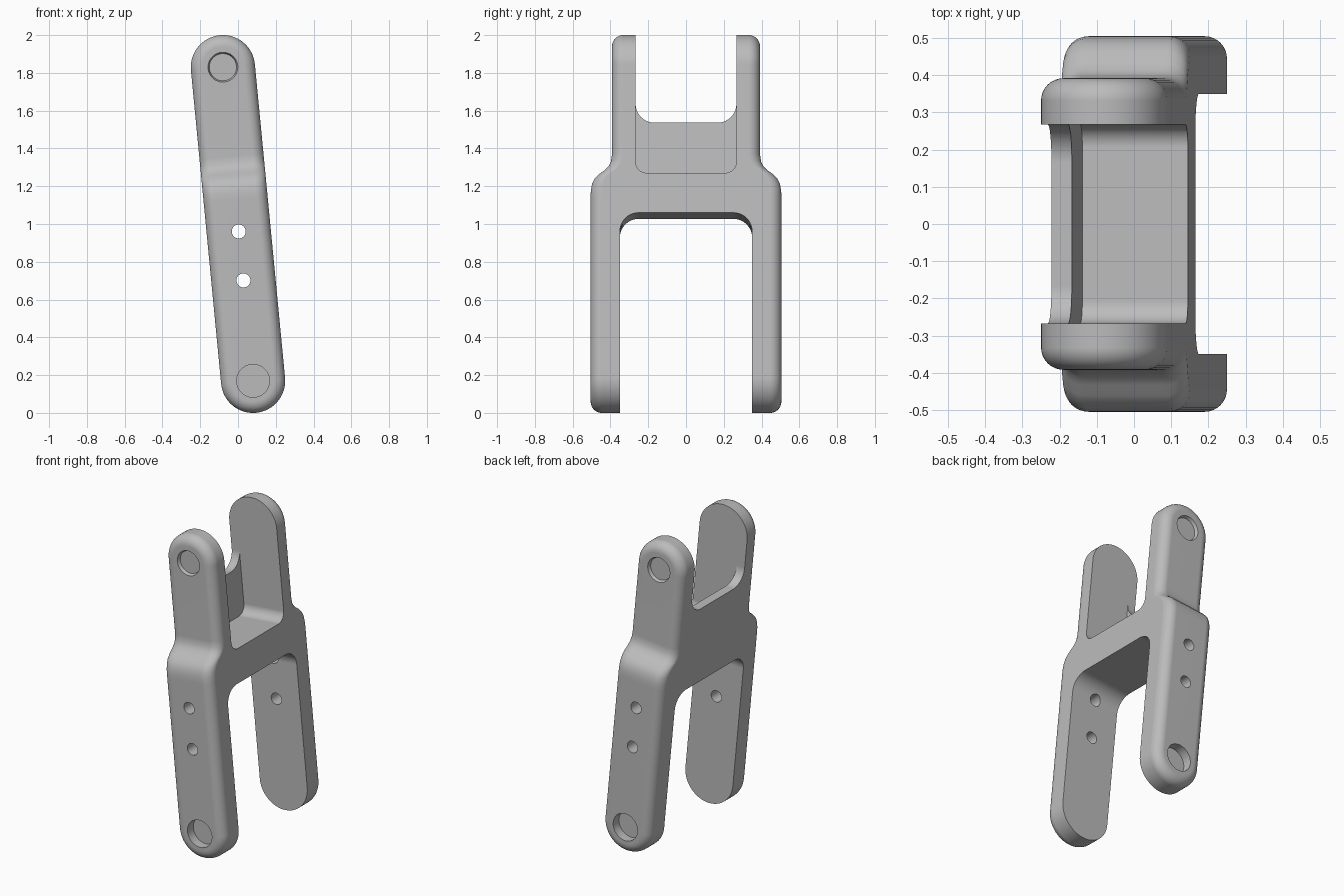
import bpy, bmesh, math
from mathutils import Matrix

cube = bpy.data.objects.get("Cube")
if cube:
    bpy.data.objects.remove(cube, do_unlink=True)

R = 0.17        # end radius of the tilted bar
HALF = 0.834    # centre of each rounded end, along the bar
FILLET = 0.06   # rounding of the outer edges
TILT = math.radians(-5.5)

grey = bpy.data.materials.new("plain grey")
grey.use_nodes = True
colour = (0.5, 0.5, 0.5, 1)
grey.diffuse_color = colour
grey.node_tree.nodes["Principled BSDF"].inputs["Base Color"].default_value = colour


def make_object(name, bm):
    bmesh.ops.recalc_face_normals(bm, faces=bm.faces)
    mesh = bpy.data.meshes.new(name)
    bm.to_mesh(mesh)
    bm.free()
    mesh.materials.append(grey)
    ob = bpy.data.objects.new(name, mesh)
    bpy.context.collection.objects.link(ob)
    return ob


# Outer shell: a rounded bar whose depth steps down at the shoulder
def build_shell():
    shoulder = [(0.13, 0.505), (0.165, 0.504), (0.2, 0.498), (0.23, 0.484),
                (0.254, 0.461), (0.274, 0.433), (0.295, 0.411),
                (0.322, 0.397), (0.36, 0.392)]
    n = 16
    arc = [math.pi / 2 * i / n for i in range(n + 1)]
    side = [(math.sin(a), -math.cos(a), -HALF, 0.505) for a in arc]
    side += [(1, 0, z, y) for z, y in shoulder]
    side += [(math.cos(a), math.sin(a), HALF, 0.392) for a in arc]
    count = len(side)
    outline = side + [(-u, w, z, y) for u, w, z, y in side[-2:0:-1]]

    steps = [math.pi / 2 * k / 8 for k in range(9)]
    layers = [(-1, a) for a in reversed(steps)] + [(1, a) for a in steps]
    bm = bmesh.new()
    rings = []
    for sign, a in layers:
        r = R - FILLET * (1 - math.cos(a))
        drop = FILLET * (1 - math.sin(a))
        rings.append([bm.verts.new((u * r, sign * (y - drop), z + w * r))
                      for u, w, z, y in outline])
    total = len(outline)
    for lower, upper in zip(rings, rings[1:]):
        for i in range(total):
            j = (i + 1) % total
            bm.faces.new((lower[i], lower[j], upper[j], upper[i]))
    # Outer faces as strips joining the two long sides
    for ring in (rings[0], rings[-1]):
        for i in range(count - 1):
            corners = [ring[i], ring[i + 1], ring[-i - 1], ring[-i]]
            bm.faces.new(list(dict.fromkeys(corners)))
    return make_object("fork_bracket", bm)


# Slot cutter: U profile with rounded corners, extruded across the bar
def slot(name, half_width, floor, end, radius, x0, x1):
    way = 1 if end > floor else -1
    arc = [math.pi / 2 * i / 10 for i in range(11)]
    half = [(half_width, end)]
    half += [(half_width - radius * (1 - math.cos(a)),
              floor + way * radius * (1 - math.sin(a))) for a in arc]
    profile = half + [(-y, z) for y, z in reversed(half)]
    bm = bmesh.new()
    face = bm.faces.new([bm.verts.new((x0, y, z)) for y, z in profile])
    made = bmesh.ops.extrude_face_region(bm, geom=[face])["geom"]
    bmesh.ops.translate(bm, vec=(x1 - x0, 0, 0),
                        verts=[v for v in made if isinstance(v, bmesh.types.BMVert)])
    return make_object(name, bm)


# Round cutter along y
def bore(name, z, y0, y1, r0, r1):
    bm = bmesh.new()
    place = Matrix.Translation((0, (y0 + y1) / 2, z)) @ Matrix.Rotation(-math.pi / 2, 4, "X")
    bmesh.ops.create_cone(bm, cap_ends=True, segments=40, radius1=r0, radius2=r1,
                          depth=abs(y1 - y0), matrix=place)
    return make_object(name, bm)


bracket = build_shell()
cutters = [
    slot("lower_slot", 0.35, 0.044, -1.3, 0.1, -0.5, 0.5),
    slot("upper_recess", 0.267, 0.255, 1.3, 0.06, -0.115, 0.5),
    slot("upper_slot", 0.267, 0.55, 1.3, 0.1, -0.5, 0.5),
    bore("pin_hole_upper", -0.04, -0.8, 0.8, 0.037, 0.037),
    bore("pin_hole_lower", -0.3, -0.8, 0.8, 0.037, 0.037),
]
# Blind pockets at the four arm ends
for label, s in (("front", -1), ("back", 1)):
    top = sorted((s * 0.372, s * 0.412))
    low = sorted((s * 0.445, s * 0.6))
    narrow, wide = 0.072, 0.086
    radii = (narrow, wide) if s > 0 else (wide, narrow)
    cutters.append(bore(label + "_top_pocket", HALF, *top, *radii))
    cutters.append(bore(label + "_bottom_pocket", -HALF, *low, 0.087, 0.087))

bpy.ops.object.select_all(action="DESELECT")
bracket.select_set(True)
bpy.context.view_layer.objects.active = bracket
for cutter in cutters:
    cutter.hide_render = True
    cut = bracket.modifiers.new(cutter.name, "BOOLEAN")
    cut.operation = "DIFFERENCE"
    cut.solver = "EXACT"
    cut.object = cutter
    bpy.ops.object.modifier_apply(modifier=cut.name)
    bpy.data.objects.remove(cutter, do_unlink=True)

# Lean the bar and stand it on the ground
bracket.data.transform(Matrix.Translation((0, 0, 1)) @ Matrix.Rotation(TILT, 4, "Y"))
bpy.ops.object.shade_smooth_by_angle(angle=math.radians(30))
normals = bracket.modifiers.new("even_shading", "WEIGHTED_NORMAL")
normals.keep_sharp = True
